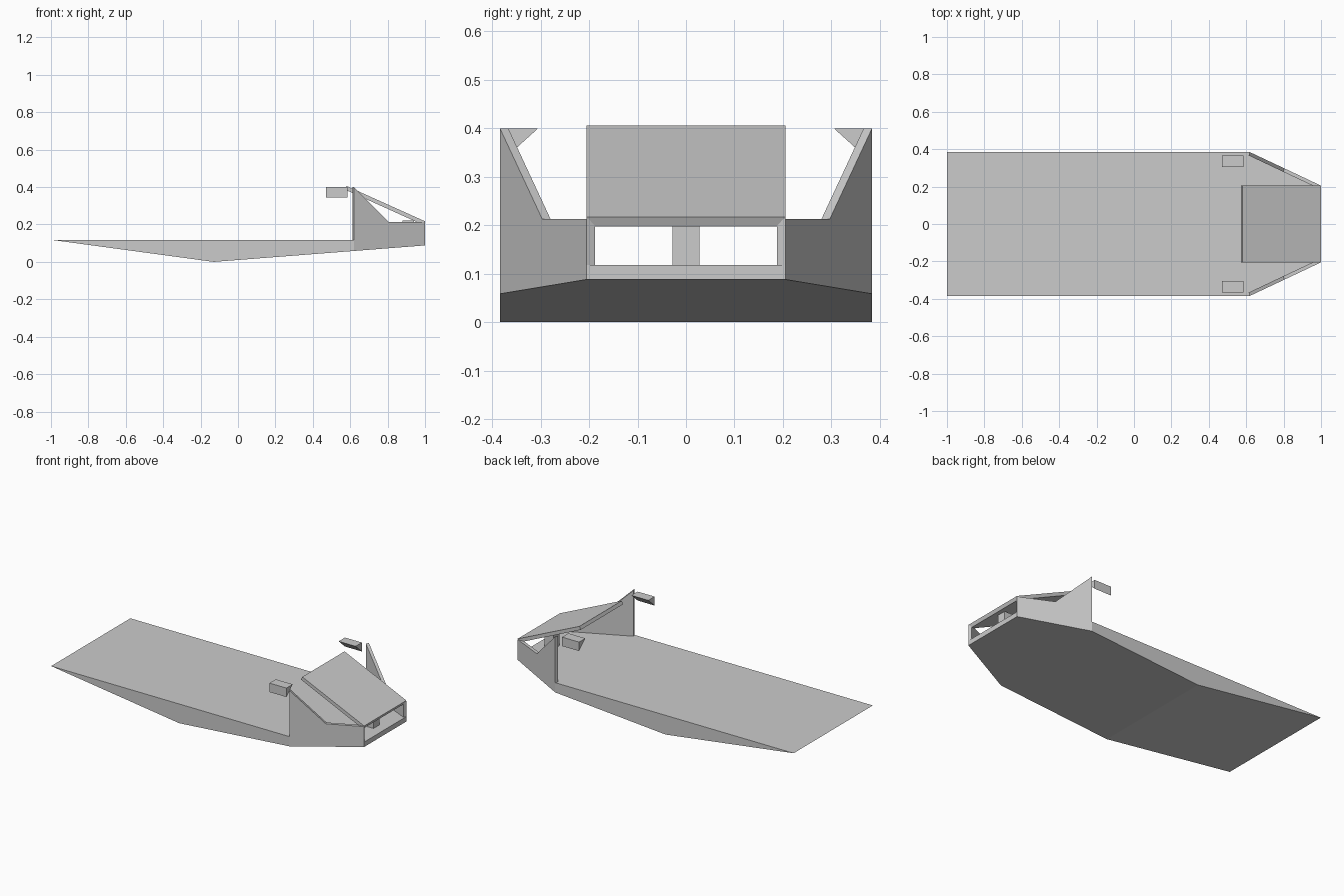
import bpy, bmesh
from mathutils import Vector

if "Cube" in bpy.data.objects:
    bpy.data.objects.remove(bpy.data.objects["Cube"])

grey = bpy.data.materials.new("plain_grey")
grey.diffuse_color = (0.6, 0.6, 0.6, 1)
grey.use_nodes = True
grey.node_tree.nodes["Principled BSDF"].inputs["Base Color"].default_value = grey.diffuse_color


def prism(name, profile, offset):
    """Extrude a closed 3D outline along an offset vector."""
    bm = bmesh.new()
    face = bm.faces.new([bm.verts.new(p) for p in profile])
    out = bmesh.ops.extrude_face_region(bm, geom=[face], use_keep_orig=True)
    moved = [v for v in out["geom"] if isinstance(v, bmesh.types.BMVert)]
    bmesh.ops.translate(bm, verts=moved, vec=Vector(offset))
    return finish(name, bm)


def finish(name, bm):
    bmesh.ops.recalc_face_normals(bm, faces=bm.faces)
    mesh = bpy.data.meshes.new(name)
    bm.to_mesh(mesh)
    bm.free()
    mesh.materials.append(grey)
    obj = bpy.data.objects.new(name, mesh)
    bpy.context.collection.objects.link(obj)
    return obj


DECK = 0.118
SIDE, NOSE = 0.384, 0.205      # half widths of the deck and the nose
BEND = 0.62                    # where the sides start to taper

# Hull: side profile extruded across, then trimmed to the tapered nose
hull_side = [(-1, DECK), (-0.13, 0), (1, 0.088), (1, DECK)]
hull = prism("hull", [(x, -SIDE, z) for x, z in hull_side], (0, 2 * SIDE, 0))
bm = bmesh.new()
bm.from_mesh(hull.data)
for s in (-1, 1):
    cut = bmesh.ops.bisect_plane(
        bm, geom=bm.verts[:] + bm.edges[:] + bm.faces[:], dist=1e-5,
        plane_co=(BEND, s * SIDE, 0),
        plane_no=(SIDE - NOSE, s * (1 - BEND), 0), clear_outer=True)
    rim = [e for e in cut["geom_cut"] if isinstance(e, bmesh.types.BMEdge)]
    bmesh.ops.holes_fill(bm, edges=rim)
bmesh.ops.recalc_face_normals(bm, faces=bm.faces)
bm.to_mesh(hull.data)
bm.free()

# Parts that repeat on both sides
wall_shape = [(BEND, DECK), (1, DECK), (1, 0.213), (0.805, 0.213), (BEND, 0.4)]
for s, label in ((-1, "right"), (1, "left")):
    # Slanted nose wall with a raised rear corner
    outline = [(x, s * (SIDE + (NOSE - SIDE) * (x - BEND) / (1 - BEND)), z)
               for x, z in wall_shape]
    inward = Vector((-(SIDE - NOSE), -s * (1 - BEND), 0)).normalized()
    prism("nose_wall_" + label, outline, inward * 0.019)
    # Floating wedge behind each wall
    wedge = [(0.305, 0.4), (0.366, 0.4), (0.366, 0.345)]
    prism("wedge_" + label, [(0.47, s * y, z) for y, z in wedge], (0.115, 0, 0))

# Sloping roof plate
roof = [(1, 0.217), (0.58, 0.406), (0.571, 0.387), (0.991, 0.197)]
prism("roof", [(x, -NOSE, z) for x, z in roof], (0, 2 * NOSE, 0))

# Centre post under the roof
post = [(0.88, DECK), (0.94, DECK), (0.94, 0.222), (0.88, 0.222)]
prism("centre_post", [(x, -0.028, z) for x, z in post], (0, 0.056, 0))
